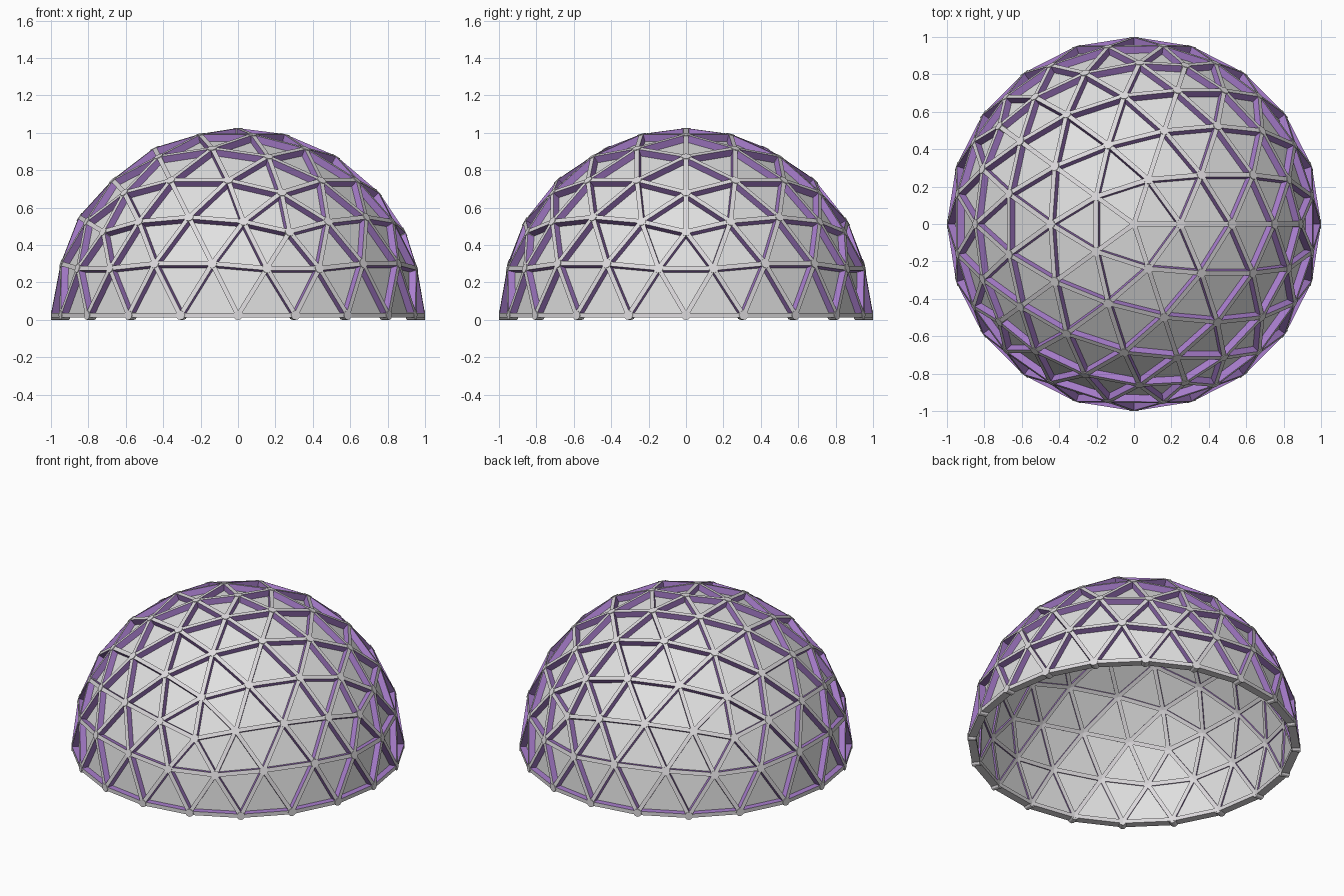
import bpy, bmesh, math
from mathutils import Vector, Matrix

if "Cube" in bpy.data.objects:
    bpy.data.objects.remove(bpy.data.objects["Cube"])

FREQ = 4          # subdivisions per icosahedron edge
HALF_W = 0.0125   # half strut width
DEPTH = 0.05      # strut depth towards the centre
PANEL_R = 0.962   # radius of the glazing shell
BASE_Z = 0.025    # height of the equator
HUB_R = 0.025


def material(name, rgb):
    m = bpy.data.materials.new(name)
    m.diffuse_color = (*rgb, 1)
    m.use_nodes = True
    m.node_tree.nodes["Principled BSDF"].inputs["Base Color"].default_value = m.diffuse_color
    return m


GREY = material("light grey panel", (0.75, 0.75, 0.75))
CAP = material("pale grey cap", (0.72, 0.70, 0.72))
PURPLE = material("purple strut side", (0.40, 0.21, 0.62))


def make_object(name, bm, mats):
    me = bpy.data.meshes.new(name)
    bm.to_mesh(me)
    bm.free()
    for m in mats:
        me.materials.append(m)
    ob = bpy.data.objects.new(name, me)
    ob.location.z = BASE_Z
    bpy.context.collection.objects.link(ob)
    return ob


# icosahedron standing on a vertex (upper 15 faces only)
def ring(z, offset):
    r = 2 / math.sqrt(5)
    return [Vector((r * math.cos(math.radians(72 * k + offset)),
                    r * math.sin(math.radians(72 * k + offset)), z)) for k in range(5)]


apex = Vector((0, 0, 1))
up = ring(1 / math.sqrt(5), 0)
low = ring(-1 / math.sqrt(5), 36)
tris = []
for k in range(5):
    n = (k + 1) % 5
    tris += [(apex, up[k], up[n]), (up[k], low[k], up[n]), (up[n], low[k], low[n])]

# subdivided unit hemisphere
dome = bmesh.new()
for a, b, c in tris:
    def pt(i, j):
        return (a + (b - a) * i / FREQ + (c - a) * j / FREQ).normalized()
    for i in range(FREQ):
        for j in range(FREQ - i):
            cells = [(pt(i, j), pt(i + 1, j), pt(i, j + 1))]
            if i + j < FREQ - 1:
                cells.append((pt(i + 1, j), pt(i + 1, j + 1), pt(i, j + 1)))
            for cell in cells:
                if sum(p.z for p in cell) > 0.01:
                    dome.faces.new([dome.verts.new(p) for p in cell])
bmesh.ops.remove_doubles(dome, verts=dome.verts[:], dist=0.001)

# struts: one box per edge, pale outer and inner caps, purple sides
struts = bmesh.new()
for e in dome.edges:
    a, b = (v.co for v in e.verts)
    side = (b - a).cross(a + b).normalized() * HALF_W
    base_edge = abs(a.z) + abs(b.z) < 0.001
    sections = []
    for p in (a, b):
        q = p * (1 - DEPTH)
        sections.append([struts.verts.new(co) for co in (p + side, p - side, q - side, q + side)])
    s, t = sections
    for i in range(4):
        j = (i + 1) % 4
        f = struts.faces.new((s[i], s[j], t[j], t[i]))
        underside = base_edge and f.calc_center_median().z < -HALF_W * 0.9
        f.material_index = 1 if i % 2 and not underside else 0
    struts.faces.new(s[::-1])
    struts.faces.new(t)
bmesh.ops.recalc_face_normals(struts, faces=struts.faces[:])
make_object("dome_struts", struts, [CAP, PURPLE])

# hubs: short prisms where struts meet
hubs = bmesh.new()
for v in dome.verts:
    n = v.co.normalized()
    rot = n.to_track_quat('Z', 'Y').to_matrix().to_4x4()
    bmesh.ops.create_cone(hubs, cap_ends=True, segments=12, radius1=HUB_R, radius2=HUB_R,
                          depth=DEPTH, matrix=Matrix.Translation(n * (1 - DEPTH / 2)) @ rot)
make_object("dome_hubs", hubs, [CAP])

# flat triangular panels set back between the struts
bmesh.ops.scale(dome, vec=(PANEL_R,) * 3, verts=dome.verts[:])
bmesh.ops.recalc_face_normals(dome, faces=dome.faces[:])
make_object("dome_panels", dome, [GREY])
